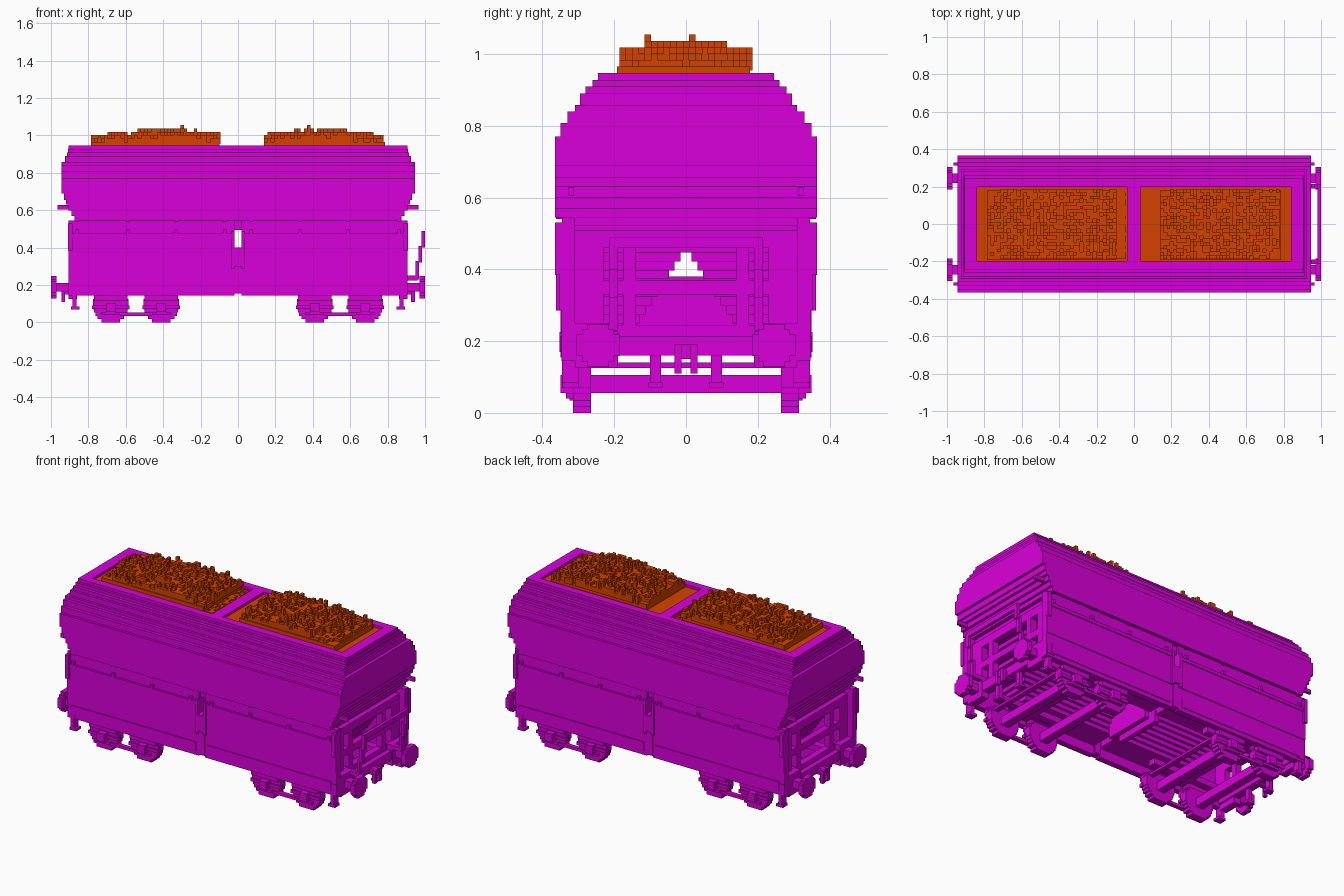
import bpy, bmesh, math, random
from mathutils import Vector

if "Cube" in bpy.data.objects:
    bpy.data.objects.remove(bpy.data.objects["Cube"])
random.seed(4)


def material(name, rgb):
    m = bpy.data.materials.new(name)
    m.diffuse_color = (*rgb, 1)
    m.use_nodes = True
    m.node_tree.nodes["Principled BSDF"].inputs["Base Color"].default_value = (*rgb, 1)
    return m


PURPLE = material("magenta paint", (0.70, 0.0, 0.70))
ORE = material("rust orange ore", (0.66, 0.055, 0.0))


def finish(name, bm, mat):
    bmesh.ops.recalc_face_normals(bm, faces=bm.faces)
    me = bpy.data.meshes.new(name)
    bm.to_mesh(me)
    bm.free()
    me.materials.append(mat)
    ob = bpy.data.objects.new(name, me)
    bpy.context.collection.objects.link(ob)
    return ob


def add_box(bm, x0, x1, y0, y1, z0, z1):
    vs = bmesh.ops.create_cube(bm, size=1)["verts"]
    for v in vs:
        v.co = Vector(((x0 + x1) / 2 + v.co.x * (x1 - x0),
                       (y0 + y1) / 2 + v.co.y * (y1 - y0),
                       (z0 + z1) / 2 + v.co.z * (z1 - z0)))


def boxes(name, items, mirror="", mat=PURPLE):
    """Boxes (x0, x1, y0, y1, z0, z1), repeated across x and/or y."""
    bm = bmesh.new()
    for a, b, c, d, e, f in items:
        for sx in ((1, -1) if "x" in mirror else (1,)):
            for sy in ((1, -1) if "y" in mirror else (1,)):
                xs, ys = sorted((a * sx, b * sx)), sorted((c * sy, d * sy))
                add_box(bm, *xs, *ys, e, f)
    return finish(name, bm, mat)


# Upper hopper body: stepped layers (bottom, top, half length, half width)
layers = [(.545, .57, .875, .365), (.57, .60, .89, .365), (.60, .63, .905, .365),
          (.63, .655, .92, .365), (.655, .69, .93, .365), (.69, .77, .945, .365),
          (.77, .808, .945, .35), (.808, .84, .945, .33), (.84, .858, .945, .31),
          (.858, .89, .925, .295), (.89, .91, .915, .28), (.91, .928, .91, .26)]
boxes("hopper_body", [(-hx, hx, -hy, hy, z0, z1) for z0, z1, hx, hy in layers])

# Rim around the two loading openings
boxes("top_rim", [(-.905, .905, .197, .245, .928, .947), (-.905, .905, -.245, -.197, .928, .947),
                  (-.905, -.84, -.197, .197, .928, .947), (.84, .905, -.197, .197, .928, .947),
                  (-.035, .035, -.197, .197, .928, .947)])

# Ore heaps: flat bed plus a stepped random height field
V = 0.0177
for name, bed, heap, mid in (("left", (.035, .84), (.14, .785), .42),
                             ("right", (-.84, -.035), (-.785, -.1), -.38)):
    boxes("ore_bed_" + name, [(*bed, -.197, .197, .92, .932),
                              (*heap, -.192, .178, .93, .966)], mat=ORE)
    bm = bmesh.new()
    start = max(bed[0], heap[0])
    nx = int((min(bed[1], .785) - start) / V)
    for i in range(nx):
        for j in range(21):
            x, y = start + i * V, -.186 + j * V
            if not heap[0] - V / 2 < x < heap[1] - V / 2:
                # loose ore below the rim beside the middle bar
                add_box(bm, x, x + V, y, y + V, .925, .936 + .008 * random.randint(0, 1))
                continue
            r = math.hypot((x + V / 2 - mid) / .40, (y + V / 2) / .29)
            n = round((1 - r ** 2) * 2.3 + random.choice((-1, -1, 0, 0, 0, 1)) + .6)
            if r < .4 and random.random() < .07:
                n += 1
            n = min(n, 5)
            if n > 0:
                add_box(bm, x, x + V, y, y + V, .955, .966 + n * V)
    finish("ore_heap_" + name, bm, ORE)

# Discharge hoppers: stepped sloping ends, a hollow saddle tunnel underneath and a middle gap
N = 14
tiers = []
for i in range(N):
    z0, z1 = .2 + .345 * i / N, .2 + .345 * (i + 1) / N
    tiers.append((.02, .62 + .25 * i / N, max(0, .16 * (1 - i / 10)), .33, z0, z1))
boxes("lower_hoppers", tiers, "xy")
boxes("gap_cover", [(-.02, .02, -.33, .33, .495, .545)])
boxes("saddle_bulkhead", [(.02, .05, 0, .15, .165, .38)], "xy")

# Side doors: panels, ribs and lower skirt
boxes("side_doors", [(.02, .905, .31, .347, .145, .285), (.02, .905, .31, .352, .285, .475),
                     (.02, .905, .31, .345, .475, .545), (.04, .87, .345, .352, .17, .225),
                     (.02, .905, .35, .358, .455, .475)], "xy")
tabs = [(x - .009, x + .009, .34, .363, z, z + .02)
        for x in (.07, .33, .59, .86) for z in (.476, .54)]
boxes("door_hinges", tabs, "xy")
boxes("door_end_latches", [(.885, .908, .34, .365, .385, .53)], "xy")

# Door locking posts in the middle of each side
boxes("locking_posts", [(-.02, .02, .3, .35, .155, .4), (-.035, -.018, .34, .363, .285, .49),
                        (.018, .035, .34, .363, .285, .49), (-.025, .025, .34, .363, .3, .4)], "y")

# End framework in front of the sloping hopper ends
boxes("end_frames", [(.83, .87, 0, .31, .2, .245), (.83, .87, 0, .31, .33, .37),
                     (.83, .87, 0, .265, .46, .51), (.83, .87, .14, .175, .2, .51),
                     (.83, .87, .23, .31, .2, .51)], "xy")
boxes("headstocks", [(.85, .9, 0, .35, .16, .215), (.86, .905, .19, .31, .125, .25)], "xy")
boxes("corner_steps", [(.863, .885, .3, .345, .07, .16), (.847, .893, .3, .345, .07, .085)], "xy")
boxes("grab_handles", [(.9, .965, .312, .328, .605, .628)], "xy")

# Buffers: stem and stepped round plate
plate = [(.03, .128, .143), (.045, .143, .158), (.06, .158, .218), (.045, .218, .233),
         (.03, .233, .248)]
buffers = [(.88, .975, .22, .27, .165, .212)]
buffers += [(.97, 1.0, .245 - h, .245 + h, z0, z1) for h, z0, z1 in plate]
boxes("buffers", buffers, "xy")

# Coupling hooks and hanging hoses
boxes("couplings", [(.86, .94, 0, .015, .15, .19), (.925, .945, .012, .032, .11, .19),
                    (.863, .885, .07, .1, .07, .2), (.85, .89, .065, .105, .07, .085)], "xy")

# Slanted platform railing on one end
boxes("end_railing", [(.982, 1.0, -.215, .215, .46, .49)])
boxes("railing_posts", [(.982, 1.0, .19, .215, .4, .46), (.966, .984, .19, .215, .32, .41),
                        (.95, .968, .19, .215, .23, .33), (.88, .96, .19, .215, .225, .25)], "y")

# Wheels: stepped discs (bottom, top, half length)
steps = [(0, .018, .05), (.018, .035, .07), (.035, .053, .083), (.053, .07, .09),
         (.07, .125, .095), (.125, .143, .085), (.143, .16, .07)]
boxes("wheels", [(x - h, x + h, .265, .315, z0, z1)
                 for x in (.41, .68) for z0, z1, h in steps], "xy")

# Axles, axle boxes and bogie frames
axles = []
for x in (.41, .68):
    axles += [(x - .025, x + .025, 0, .35, .055, .105),
              (x - .1, x + .1, .3, .325, .072, .09),
              (x - .09, x + .09, .3, .33, .115, .16),
              (x - .05, x + .05, .315, .335, .04, .055)]
boxes("axles_and_boxes", axles, "xy")
boxes("bogie_frames", [(.46, .63, .3, .325, .035, .052), (.31, .78, .2, .245, .165, .2),
                       (.5, .59, 0, .3, .165, .2), (.33, .36, 0, .27, .125, .14),
                       (.73, .76, 0, .27, .125, .14)], "xy")
